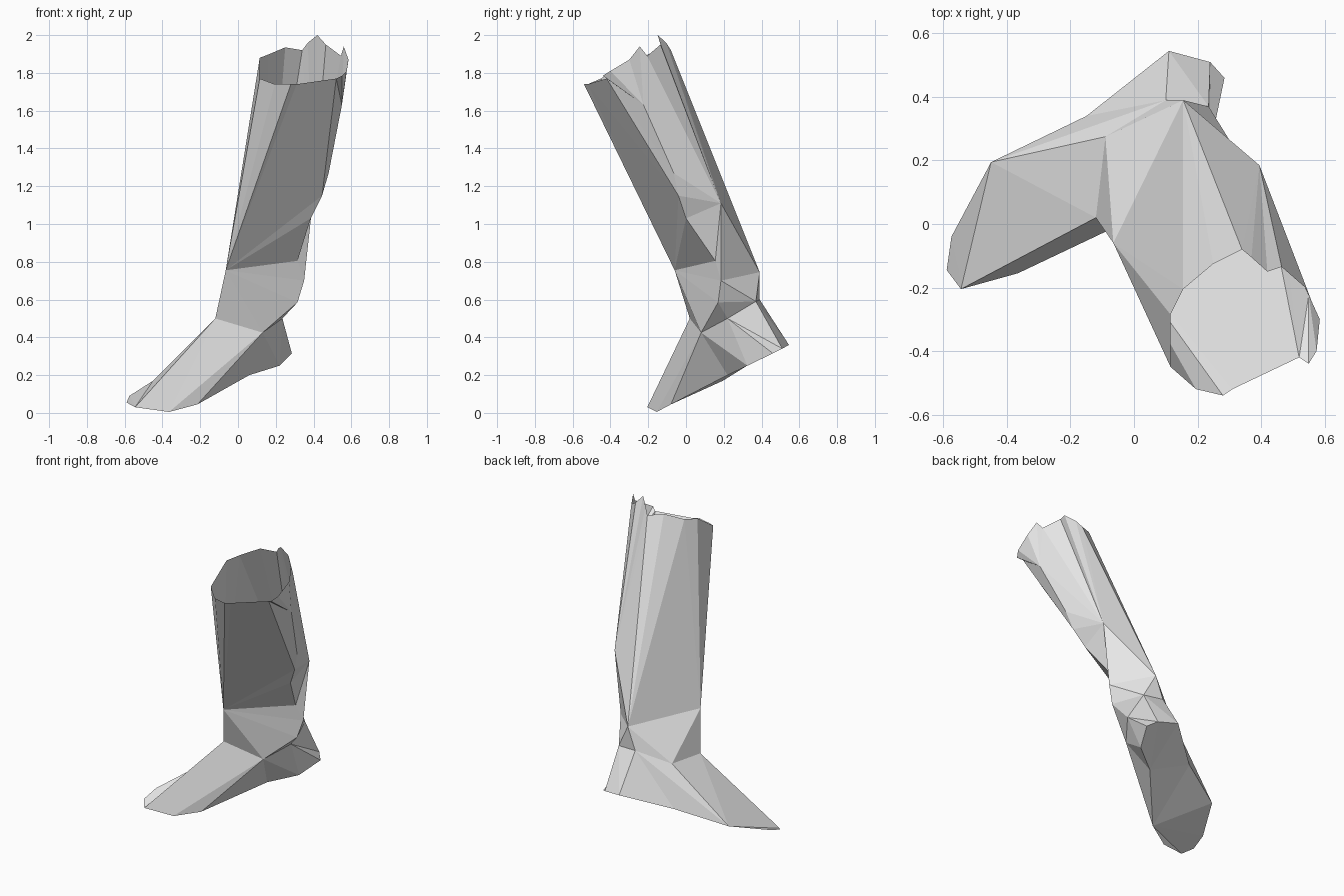
import bpy
import bmesh

default_cube = bpy.data.objects.get("Cube")
if default_cube:
    bpy.data.objects.remove(default_cube, do_unlink=True)


def make_material(name, colour):
    material = bpy.data.materials.new(name)
    material.use_nodes = True
    material.diffuse_color = colour
    material.node_tree.nodes["Principled BSDF"].inputs["Base Color"].default_value = colour
    return material


# Ragged open rim at the top, running from the back around the left side
rim = dict(
    a=(.34, -.08, 1.92), b=(.37, -.105, 1.96), c=(.42, -.15, 2), d=(.465, -.135, 1.95),
    e=(.545, -.205, 1.89), f=(.56, -.245, 1.94), g=(.585, -.3, 1.87), h=(.575, -.4, 1.81),
    i=(.55, -.44, 1.785), j=(.52, -.42, 1.77), k=(.31, -.52, 1.74), l=(.28, -.54, 1.74),
    m=(.195, -.52, 1.74), n=(.115, -.45, 1.77), o=(.115, -.285, 1.88),
    p=(.155, -.205, 1.895), q=(.25, -.125, 1.935),
)

# Side crease of the shaft, then shin front, calf and back of the lower leg
shaft = dict(
    r=(.55, -.225, 1.63), s=(.48, -.065, 1.27), t=(.445, -.04, 1.15), u=(.385, 0, 1.03),
    v=(.315, .155, .805), S=(-.065, -.06, .755), C=(.395, .185, 1.11), K=(.155, .39, .745),
)

# Ankle ring
ankle = dict(
    B=(-.09, .275, .52), I=(-.12, .02, .5), F=(.13, .08, .425), W=(.35, .185, .7),
    X=(.315, .17, .585), Y=(.235, .37, .59), Z=(.1, .39, .6), H=(.235, .22, .5),
)

# Outline of the sole: heel, inner edge, toes, outer edge
sole = dict(
    L=(.11, .545, .36), M=(.24, .51, .34), N=(.285, .46, .315), O=(.22, .325, .25),
    P=(.06, .22, .2), Q=(-.215, -.08, .045), R=(-.365, -.155, .005), T=(-.545, -.205, .03),
    U=(-.59, -.145, .055), V=(-.575, -.04, .09), A=(-.45, .195, .17), D=(-.15, .34, .26),
)

bm = bmesh.new()
point = {}
for part in (rim, shaft, ankle, sole):
    for name, position in part.items():
        point[name] = bm.verts.new(position)


def face(names):
    bm.faces.new([point[n] for n in names])


def fan(apex, chain):
    """Triangles from one corner to each step of a chain of corners."""
    for first, second in zip(chain, chain[1:]):
        face(apex + first + second)


# Shin front and inner side
fan("S", "vut")
fan("S", "tklmnop")
fan("j", "kt")
fan("j", "tsri")

# Calf and back of the shaft
fan("K", "SpqaC")
fan("C", "abcder")
fan("C", "rstuvWK")
fan("r", "efghi")

# Ankle
fan("K", "WYZBS")
fan("S", "BIFXWv")
fan("X", "WYHF")

# Heel
fan("H", "YMNOF")
fan("Y", "ZLM")

# Upper and sides of the foot
fan("F", "OPQRI")
fan("I", "RTAB")
fan("A", "TV")
fan("V", "TU")
fan("Z", "BADL")

# Underside
fan("P", "DLMNO")
fan("Q", "PDA")
fan("Q", "AVUTR")

bmesh.ops.recalc_face_normals(bm, faces=bm.faces[:])
mesh = bpy.data.meshes.new("lower_leg_and_foot")
bm.to_mesh(mesh)
bm.free()
mesh.materials.append(make_material("light grey", (.8, .8, .8, 1)))
leg = bpy.data.objects.new("lower_leg_and_foot", mesh)
bpy.context.collection.objects.link(leg)
